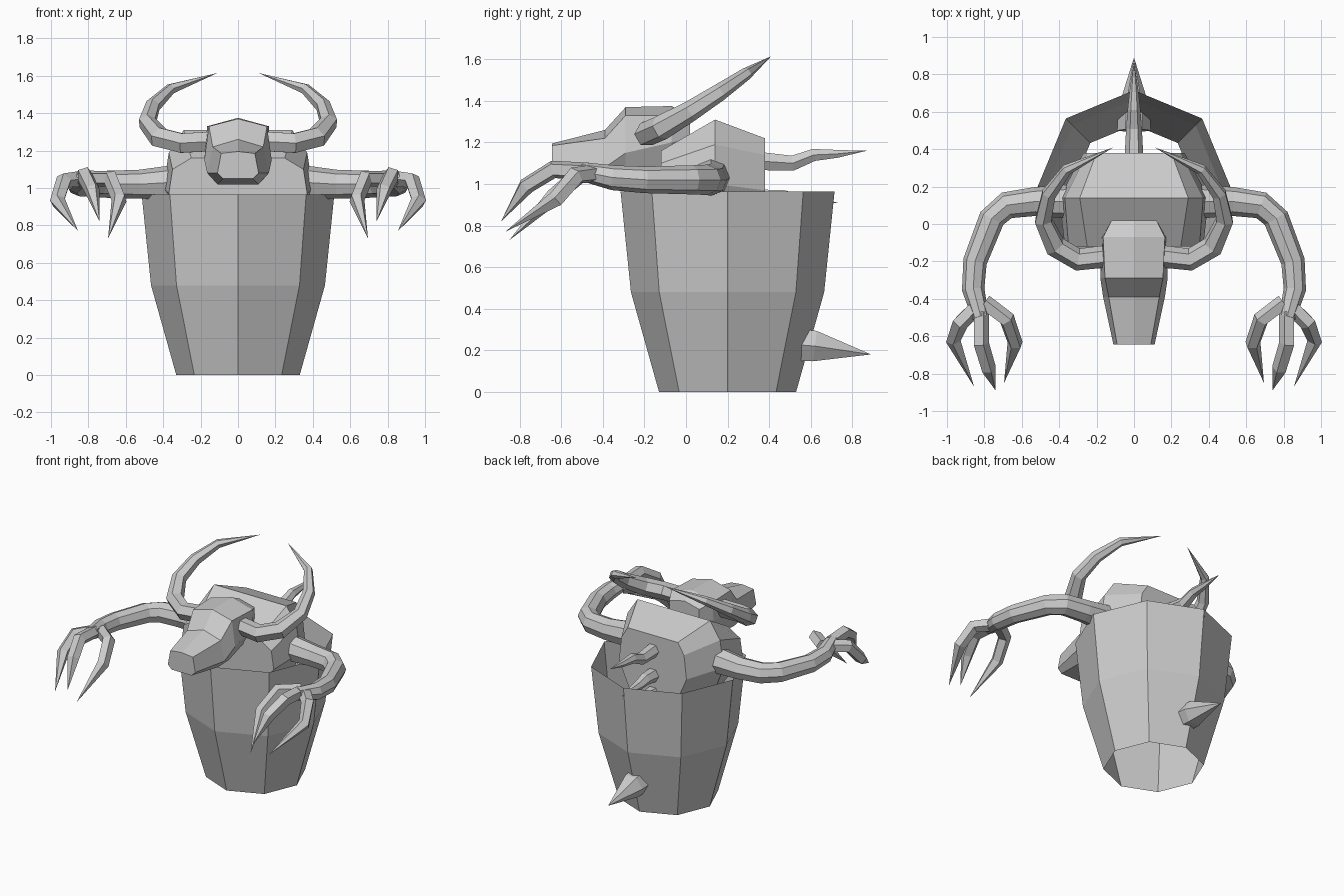
import bpy, bmesh, math
from mathutils import Vector, Matrix

cube = bpy.data.objects.get("Cube")
if cube:
    bpy.data.objects.remove(cube, do_unlink=True)

grey = bpy.data.materials.new("plain grey")
grey.use_nodes = True
COLOUR = (0.6, 0.6, 0.6, 1)
grey.diffuse_color = COLOUR
for node in grey.node_tree.nodes:
    if node.type == 'BSDF_PRINCIPLED':
        node.inputs["Base Color"].default_value = COLOUR


def loft(name, rings, capped=True, mirrored=False):
    """Skin a series of closed rings of points."""
    bm = bmesh.new()
    loops = [[bm.verts.new(p) for p in ring] for ring in rings]
    n = len(loops[0])
    for a, b in zip(loops, loops[1:]):
        for i in range(n):
            j = (i + 1) % n
            bm.faces.new((a[i], a[j], b[j], b[i]))
    if capped:
        bm.faces.new(loops[0])
        bm.faces.new(loops[-1])
    bmesh.ops.remove_doubles(bm, verts=bm.verts, dist=0.0005)
    bmesh.ops.recalc_face_normals(bm, faces=bm.faces)
    mesh = bpy.data.meshes.new(name)
    bm.to_mesh(mesh)
    bm.free()
    mesh.materials.append(grey)
    obj = bpy.data.objects.new(name, mesh)
    bpy.context.collection.objects.link(obj)
    if mirrored:
        obj.modifiers.new("Mirror", 'MIRROR').use_mirror_merge = False
    return obj


def tube(name, path, radii, sides=6, mirrored=False):
    """Tapering tube along a path; a tiny last radius makes a point."""
    pts = [Vector(p) for p in path]
    rings, side, last = [], None, None
    for i, p in enumerate(pts):
        before, after = pts[max(i - 1, 0)], pts[min(i + 1, len(pts) - 1)]
        t = (after - before).normalized()
        if side is None:
            side = t.cross(Vector((0, 0, 1))).normalized()
        else:
            side = last.rotation_difference(t) @ side
        last = t
        rings.append([p + Matrix.Rotation(math.tau * k / sides, 3, t) @ side * radii[i]
                      for k in range(sides)])
    return loft(name, rings, mirrored=mirrored)


def symmetric(y, half):
    """Full cross-section at y from its right half, listed top to bottom."""
    left = [(-x, z) for x, z in reversed(half) if x > 0]
    return [(x, y, z) for x, z in half + left]


# Open eight-sided pot
loft("pot", [[(r * math.sin(math.tau * k / 8), 0.2 + r * math.cos(math.tau * k / 8), z)
              for k in range(8)]
             for r, z in ((0.33, 0), (0.465, 0.48), (0.515, 0.965))], capped=False)

# Hunched torso rising from the pot
loft("torso", [
    symmetric(-0.12, [(0.25, 1.16), (0.35, 1.1), (0.37, 0.97), (0.2, 0.72)]),
    symmetric(0.14, [(0.29, 1.31), (0.37, 1.19), (0.4, 1.0), (0.25, 0.62)]),
    symmetric(0.38, [(0.2, 1.22), (0.25, 1.14), (0.27, 0.97), (0.16, 0.72)]),
])

# Horned head with a tapering snout
loft("head", [
    symmetric(-0.645, [(0, 1.195), (0.09, 1.185), (0.11, 1.08), (0.08, 1.05)]),
    symmetric(-0.39, [(0, 1.26), (0.135, 1.22), (0.165, 1.08), (0.11, 1.02)]),
    symmetric(-0.29, [(0, 1.37), (0.155, 1.33), (0.18, 1.15), (0.13, 1.04)]),
    symmetric(-0.07, [(0, 1.375), (0.165, 1.33), (0.17, 1.2), (0.12, 1.1)]),
    symmetric(0.02, [(0, 1.33), (0.12, 1.3), (0.12, 1.22), (0.08, 1.15)]),
])

# Curved horns
tube("horns", [(0.12, -0.17, 1.25), (0.3, -0.19, 1.24), (0.42, -0.12, 1.27),
               (0.485, 0.02, 1.35), (0.455, 0.16, 1.44), (0.36, 0.29, 1.53),
               (0.11, 0.41, 1.615)],
     [0.06, 0.06, 0.06, 0.05, 0.042, 0.03, 0.0001], mirrored=True)

# Arms reaching forward
tube("arms", [(0.36, 0.12, 1.03), (0.53, 0.12, 1.02), (0.68, 0.1, 1.02),
              (0.76, 0.03, 1.02), (0.85, -0.2, 1.02), (0.86, -0.35, 1.03),
              (0.82, -0.5, 1.06)],
     [0.09, 0.077, 0.073, 0.07, 0.064, 0.06, 0.045], sides=8, mirrored=True)

# Three hooked claws on each hand
claws = {
    "outer_claws": [(0.84, -0.44, 1.05), (0.93, -0.53, 1.04), (0.965, -0.62, 0.93), (0.855, -0.87, 0.77)],
    "middle_claws": [(0.82, -0.47, 1.06), (0.82, -0.64, 1.07), (0.78, -0.77, 0.99), (0.74, -0.89, 0.82)],
    "inner_claws": [(0.8, -0.42, 1.05), (0.68, -0.51, 1.05), (0.635, -0.64, 0.94), (0.695, -0.85, 0.73)],
}
for name, path in claws.items():
    tube(name, path, [0.045, 0.045, 0.042, 0.0001], sides=5, mirrored=True)

# Wavy spines down the back
for name, z, length in (("upper_spine", 1.11, 0.51), ("middle_spine", 0.93, 0.37),
                        ("lower_spine", 0.8, 0.25)):
    wave = ((0, 0), (0.3, -0.01), (0.5, 0.03), (0.72, 0.035), (1, 0.05))
    tube(name, [(0, 0.36 + length * s, z + dz * (1 if z > 1 else -0.4)) for s, dz in wave],
         [0.05, 0.042, 0.034, 0.022, 0.0001])

# Thorn low on the back of the pot
tube("pot_thorn", [(0, 0.5, 0.23), (0, 0.62, 0.22), (0, 0.89, 0.18)], [0.09, 0.085, 0.0001])
